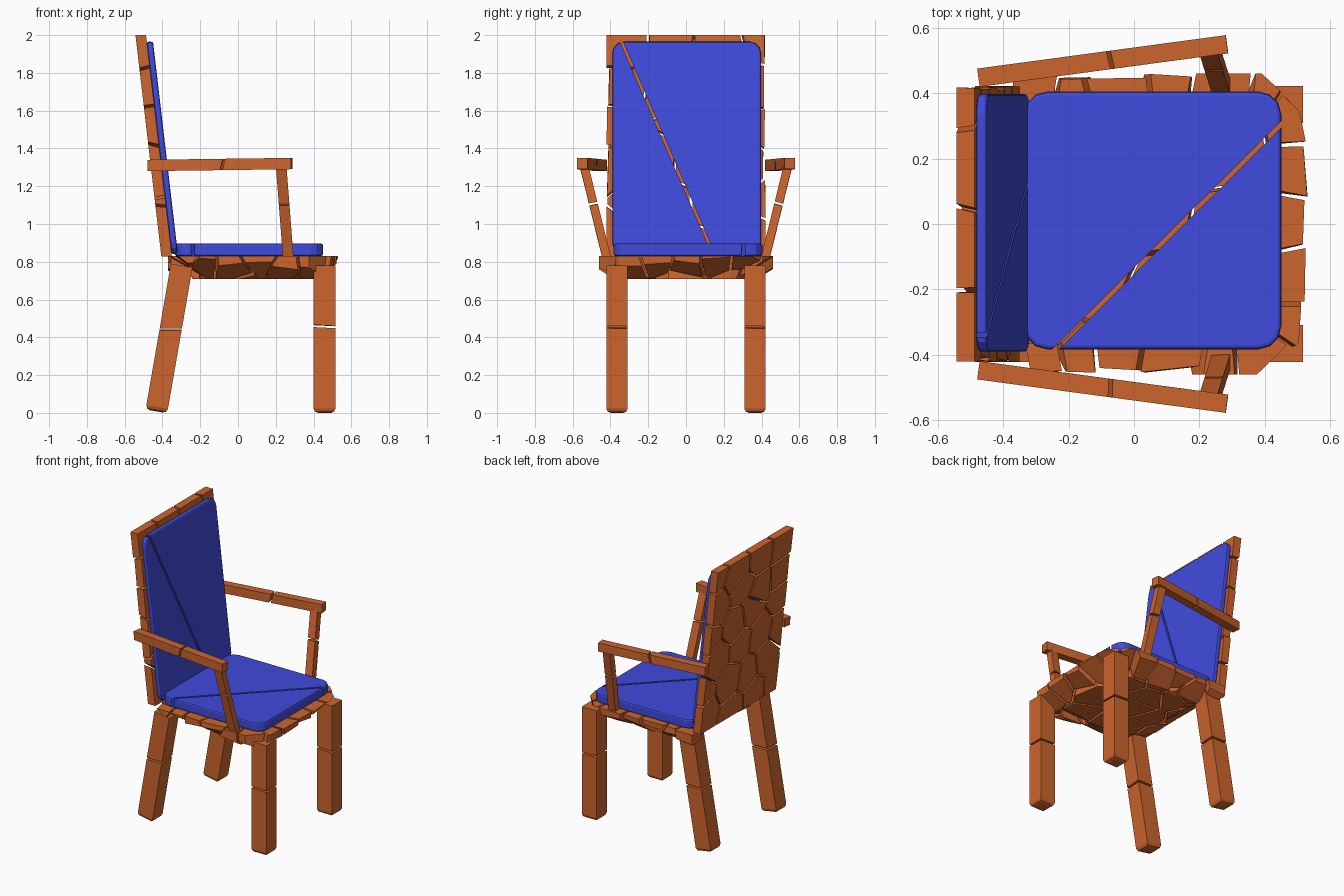
import bpy, bmesh, random
from mathutils import Vector, Matrix

random.seed(7)
cube = bpy.data.objects.get("Cube")
if cube:
    bpy.data.objects.remove(cube, do_unlink=True)


def material(name, color):
    m = bpy.data.materials.new(name)
    m.use_nodes = True
    m.diffuse_color = color
    m.node_tree.nodes["Principled BSDF"].inputs["Base Color"].default_value = color
    return m


WOOD = material("orange_wood", (0.61, 0.13, 0.027, 1))
FABRIC = material("blue_fabric", (0.051, 0.07, 0.72, 1))


def box(lo, hi):
    bm = bmesh.new()
    bmesh.ops.create_cube(bm, size=1)
    lo, hi = Vector(lo), Vector(hi)
    for v in bm.verts:
        v.co = (lo + hi) / 2 + v.co * (hi - lo)
    return bm


def cut(bm, point, normal):
    """Remove everything beyond a plane and close the hole."""
    geom = bm.verts[:] + bm.edges[:] + bm.faces[:]
    bmesh.ops.bisect_plane(bm, geom=geom, dist=1e-5, plane_co=point,
                           plane_no=normal, clear_outer=True)
    if bm.verts:
        bmesh.ops.holes_fill(bm, edges=bm.edges[:], sides=0)


def pieces_between(bm, point, normal, gap):
    """Split a solid into two halves with a narrow gap."""
    point, normal = Vector(point), Vector(normal).normalized()
    other = bm.copy()
    cut(bm, point - normal * gap / 2, normal)
    cut(other, point + normal * gap / 2, -normal)
    return [bm, other]


def finish(name, parts, mat, matrix=Matrix()):
    """Join solids into one object."""
    mesh = bpy.data.meshes.new(name)
    joined = bmesh.new()
    for bm in parts:
        bm.to_mesh(mesh)
        joined.from_mesh(mesh)
        bm.free()
    joined.transform(matrix)
    bmesh.ops.recalc_face_normals(joined, faces=joined.faces[:])
    joined.to_mesh(mesh)
    joined.free()
    mesh.materials.append(mat)
    obj = bpy.data.objects.new(name, mesh)
    bpy.context.collection.objects.link(obj)
    return obj


def shatter(name, lo, hi, seeds, gap, sides, inset, tilt, matrix=Matrix()):
    """Break a slab into cells around the seeds, with ragged sides."""
    parts = []
    for s in seeds:
        bm = box(lo, hi)
        for o in seeds:
            if o is not s and bm.verts:
                n = (o - s).normalized()
                cut(bm, (s + o) / 2 - n * gap / 2, n)
        for point, normal in sides:
            if bm.verts:
                n = Vector(normal).normalized()
                wobble = Vector([random.uniform(-tilt, tilt) for _ in range(3)])
                cut(bm, Vector(point) - n * random.uniform(0, inset), n + wobble)
        if bm.verts:
            parts.append(bm)
    return finish(name, parts, WOOD, matrix)


def jitter(a):
    return random.uniform(-a, a)


def bar(name, start, end, wide, deep, split, slant=0.0, foot=0.0):
    """Square bar between two points, snapped in two."""
    start, end = Vector(start), Vector(end)
    z = (end - start).normalized()
    x = Vector((0, 1, 0)).cross(z).normalized()
    y = z.cross(x)
    length = (end - start).length
    bm = box((-wide / 2, -deep / 2, 0), (wide / 2, deep / 2, length))
    if foot:
        low = [e for e in bm.edges if all(v.co.z < 0.01 for v in e.verts)]
        bmesh.ops.bevel(bm, geom=low, offset=foot, segments=2, profile=0.5,
                        affect='EDGES')
    parts = pieces_between(bm, (0, 0, length * split), (slant, slant / 3, 1), 0.012)
    frame = Matrix((x, y, z)).transposed().to_4x4()
    return finish(name, parts, WOOD, Matrix.Translation(start) @ frame)


def cushion(name, lo, hi, axis, radius, rim, split, matrix=Matrix()):
    """Rounded pad, thin along one axis, split along a diagonal."""
    bm = box(lo, hi)
    corners = [e for e in bm.edges
               if abs((e.verts[0].co - e.verts[1].co).normalized()[axis]) > 0.9]
    bmesh.ops.bevel(bm, geom=corners, offset=radius, segments=3, profile=0.5,
                    affect='EDGES')
    edge = [e for e in bm.edges
            if abs(e.verts[0].co[axis] - e.verts[1].co[axis]) < 1e-5
            and e.calc_face_angle() > 1.2]
    bmesh.ops.bevel(bm, geom=edge, offset=rim, segments=2, profile=0.5,
                    affect='EDGES')
    a, b = Vector(split[0]), Vector(split[1])
    thin = Vector([float(i == axis) for i in range(3)])
    return finish(name, pieces_between(bm, a, (b - a).cross(thin), 0.014),
                  FABRIC, matrix)


# Backward lean of the backrest, as a shear along height
LEAN = Matrix()
LEAN[0][2] = -0.117
LEAN = Matrix.Translation((0, 0, 0.83)) @ LEAN @ Matrix.Translation((0, 0, -0.83))

# Legs, armrests and their posts
for side, label in ((-1, "near"), (1, "far")):
    y = side * 0.365
    bar("front_leg_" + label, (0.458, y, 0), (0.458, y, 0.78), 0.116, 0.112,
        0.585, 0.05, 0.024)
    bar("rear_leg_" + label, (-0.432, y, 0.008), (-0.298, y, 0.78), 0.116, 0.112,
        0.565, -0.17, 0.024)
    bar("armrest_" + label, (-0.475, side * 0.447, 1.31),
        (0.284, side * 0.549, 1.32), 0.06, 0.056, 0.52, 0.3)
    bar("armrest_post_" + label, (0.266, side * 0.42, 0.82),
        (0.229, side * 0.538, 1.30), 0.056, 0.045, 0.6, 0.1)

# Shattered seat slab: small shards round the rim, larger ones inside
seat_seeds = []
for i in range(6):
    t = -0.3 + i * 0.14
    for e in (-0.42, 0.42):
        seat_seeds.append(Vector((t + jitter(0.04), e + jitter(0.03), 0.77 + jitter(0.05))))
for i in range(5):
    t = -0.3 + i * 0.15
    for e in (-0.32, 0.49):
        seat_seeds.append(Vector((e + jitter(0.03), t + jitter(0.04), 0.77 + jitter(0.05))))
for x in (-0.13, 0.08, 0.28):
    for y in (-0.2, 0.02, 0.22):
        seat_seeds.append(Vector((x + jitter(0.06), y + jitter(0.06), 0.77 + jitter(0.03))))
seat_sides = [((0.54, 0, 0.79), (1, 0, 0)), ((-0.36, 0, 0.79), (-1, 0, 0)),
              ((0.53, 0, 0.78), (0.6, 0, -1)), ((-0.35, 0, 0.78), (-0.7, 0, -1))]
for s in (-1, 1):
    seat_sides += [((0, s * 0.46, 0.79), (0, s, 0)),
                   ((0, s * 0.45, 0.775), (0, 0.6 * s, -1)),
                   ((0.475, s * 0.39, 0.79), (1, s, 0))]
shatter("seat_shards", (-0.37, -0.46, 0.71), (0.545, 0.46, 0.83), seat_seeds,
        0.014, seat_sides, 0.025, 0.12)

# Shattered backrest panel
back_seeds = []
for row in range(6):
    z = 0.9 + row * 0.205
    for col in range(4):
        y = -0.36 + col * 0.24 + (0.06 if row % 2 else -0.03)
        back_seeds.append(Vector((-0.378 + jitter(0.04), y + jitter(0.07),
                                  z + jitter(0.06))))
back_sides = [((-0.378, s * 0.42, 1.4), (0, s, 0)) for s in (-1, 1)]
shatter("backrest_shards", (-0.406, -0.42, 0.828), (-0.35, 0.42, 2.0), back_seeds,
        0.014, back_sides, 0.012, 0.04, LEAN)

# Seat and back cushions
cushion("seat_cushion", (-0.335, -0.383, 0.83), (0.45, 0.405, 0.897), 2, 0.07, 0.012,
        ((-0.24, -0.383, 0.86), (0.45, 0.305, 0.86)))
cushion("back_cushion", (-0.35, -0.39, 0.84), (-0.317, 0.397, 1.965), 0, 0.06, 0.01,
        ((-0.33, -0.335, 1.95), (-0.33, 0.125, 0.89)), LEAN)
